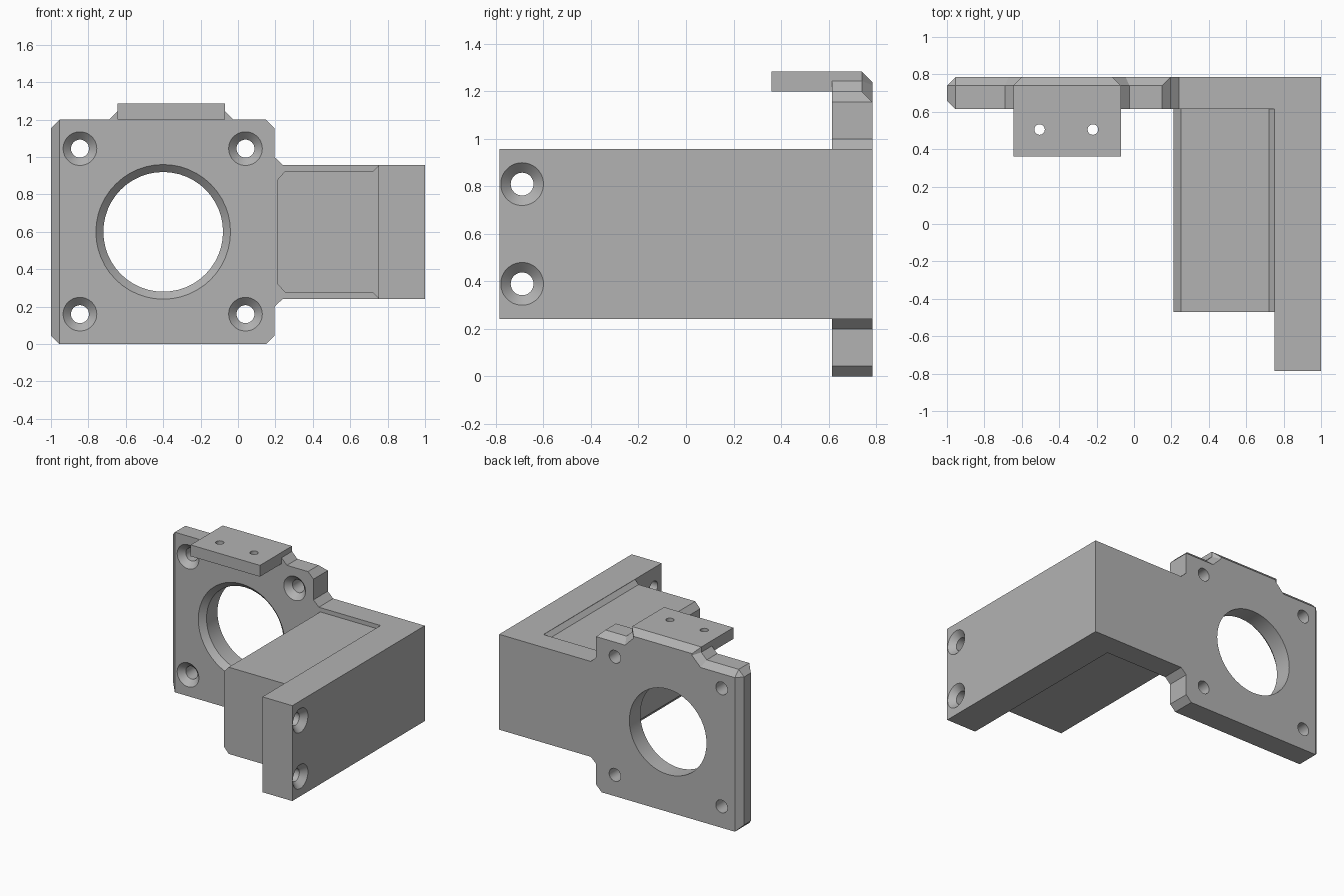
import bpy, bmesh, math

cube = bpy.data.objects.get("Cube")
if cube:
    bpy.data.objects.remove(cube, do_unlink=True)

grey = bpy.data.materials.new("plain_grey")
grey.use_nodes = True
grey.diffuse_color = (0.45, 0.45, 0.45, 1)
grey.node_tree.nodes["Principled BSDF"].inputs["Base Color"].default_value = grey.diffuse_color

# Extrusion axes: map a profile point (u, v) at depth d to space
ALONG_X = lambda u, v, d: (d, u, v)
ALONG_Y = lambda u, v, d: (u, d, v)
ALONG_Z = lambda u, v, d: (u, v, d)


def loft(name, sections, axis):
    """Skin a closed solid through (depth, profile) sections."""
    bm = bmesh.new()
    rings = [[bm.verts.new(axis(u, v, d)) for u, v in pts] for d, pts in sections]
    n = len(rings[0])
    for a, b in zip(rings, rings[1:]):
        for i in range(n):
            j = (i + 1) % n
            bm.faces.new((a[i], a[j], b[j], b[i]))
    bm.faces.new(rings[0])
    bm.faces.new(rings[-1])
    bmesh.ops.remove_doubles(bm, verts=bm.verts, dist=0.0005)
    bmesh.ops.recalc_face_normals(bm, faces=bm.faces)
    mesh = bpy.data.meshes.new(name)
    bm.to_mesh(mesh)
    bm.free()
    mesh.materials.append(grey)
    obj = bpy.data.objects.new(name, mesh)
    bpy.context.collection.objects.link(obj)
    return obj


def rect(u0, u1, v0, v1):
    return [(u0, v0), (u1, v0), (u1, v1), (u0, v1)]


def circle(u, v, r, n=48):
    return [(u + r * math.cos(math.tau * i / n), v + r * math.sin(math.tau * i / n))
            for i in range(n)]


def drill(obj, u, v, r, face, depth, axis, sink=0.0):
    """Cut a round hole from depth face to depth, flared by sink at the face."""
    step = 1 if depth > face else -1
    out = 0.01
    sections = [(face - step * out, circle(u, v, r + sink + (out if sink else 0)))]
    if sink:
        sections.append((face + step * sink, circle(u, v, r)))
    sections.append((depth + step * out, circle(u, v, r)))
    cutter = loft("hole_cutter", sections, axis)
    cutter.hide_render = True
    mod = obj.modifiers.new("hole", 'BOOLEAN')
    mod.operation = 'DIFFERENCE'
    mod.solver = 'EXACT'
    mod.object = cutter
    bpy.context.view_layer.objects.active = obj
    bpy.ops.object.modifier_apply(modifier=mod.name)
    bpy.data.objects.remove(cutter, do_unlink=True)


# Mounting plate with its raised top and the web to the side arm
FRONT, BACK, C = 0.615, 0.785, 0.045
outline = [(-.955, 0), (-1, C), (-1, 1.155), (-.955, 1.2), (-.69, 1.2), (-.645, 1.245),
           (-.645, 1.285), (-.07, 1.285), (-.07, 1.245), (-.025, 1.2), (.15, 1.2),
           (.195, 1.155), (.195, 1), (.24, .957), (1, .957), (1, .242), (.24, .242),
           (.195, .2), (.195, C), (.15, 0)]
front = list(outline)
front[1:3] = [(-.955, 0), (-.955, 1.2)]
back = list(outline)
back[1:12] = [(-.955, 0), (-.955, 1.155), (-.955, 1.155), (-.671, 1.155), (-.6, 1.226),
              (-.6, 1.24), (-.115, 1.24), (-.115, 1.226), (-.044, 1.155),
              (.195, 1.155), (.195, 1.155)]
plate = loft("mounting_plate", [(FRONT, front), (FRONT + C, outline),
                                (BACK - C, outline), (BACK, back)], ALONG_Y)
drill(plate, -.4, .6, .32, FRONT, BACK, ALONG_Y, .04)
for x in (-.845, .04):
    for z in (.16, 1.045):
        drill(plate, x, z, .048, FRONT, BACK, ALONG_Y, .042)

# Top tab with two small holes
tab = loft("top_tab", [(1.2, rect(-.645, -.07, .36, FRONT)),
                       (1.285, rect(-.645, -.07, .36, FRONT))], ALONG_Z)
for x in (-.505, -.22):
    drill(tab, x, .505, .028, 1.285, 1.2, ALONG_Z)

# Side arm with two countersunk holes
arm_profile = rect(-.785, FRONT, .242, .957)
arm = loft("side_arm", [(.752, arm_profile), (1, arm_profile)], ALONG_X)
for z in (.39, .81):
    drill(arm, -.69, z, .048, 1, .752, ALONG_X, .042)

# Inner block, chamfered on its free side and flared into the arm
half = [(.212, .28), (.252, .325), (.722, .325), (.752, .355)]
block_profile = [(x, .6 + h) for x, h in half] + [(x, .6 - h) for x, h in reversed(half)]
block = loft("inner_block", [(-.47, block_profile), (FRONT, block_profile)], ALONG_Y)

# Smooth hole walls, sharp edges elsewhere
bpy.ops.object.select_all(action='DESELECT')
for obj in (plate, tab, arm, block):
    obj.select_set(True)
bpy.context.view_layer.objects.active = plate
bpy.ops.object.shade_smooth_by_angle(angle=math.radians(25))
